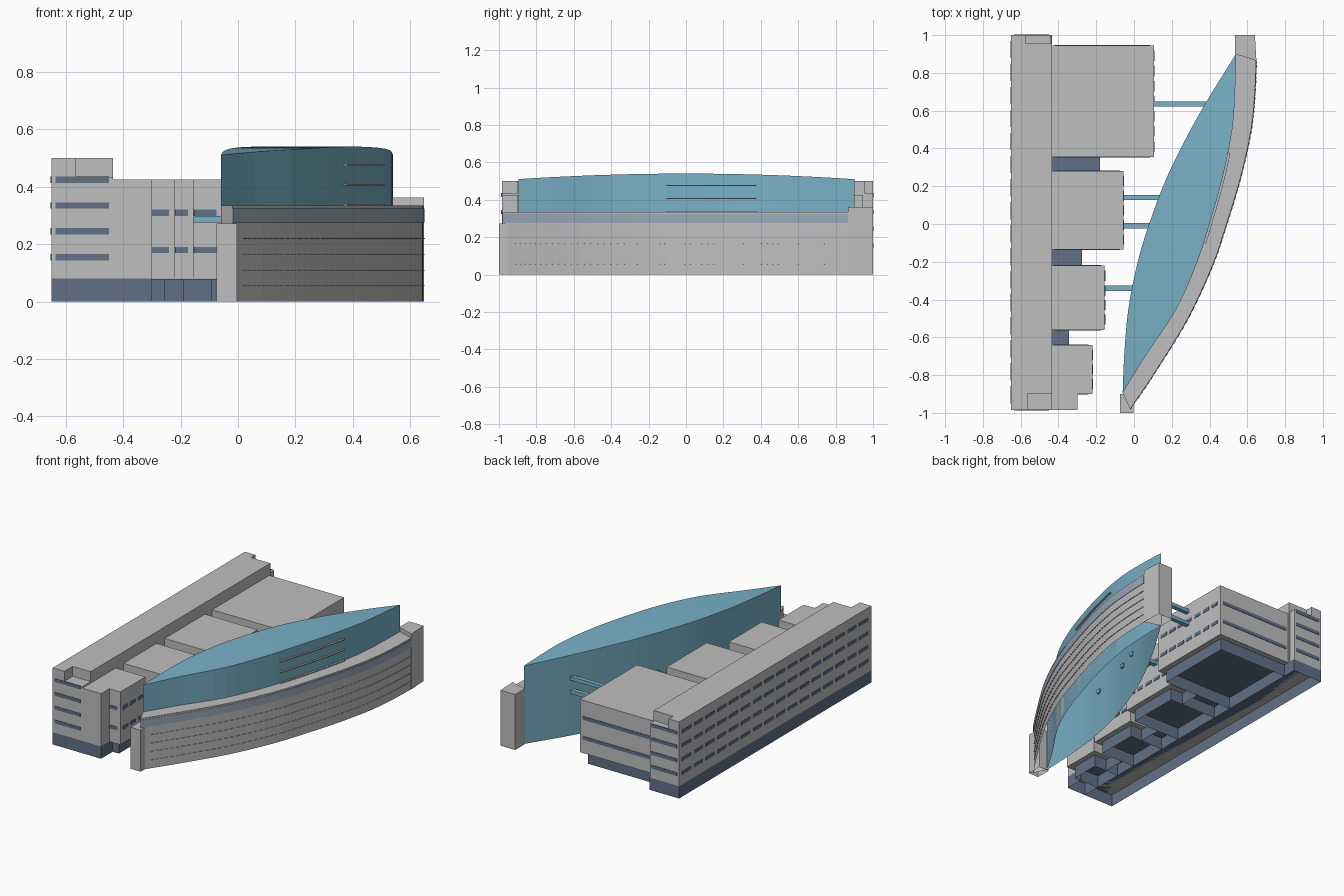
import bpy
import bmesh
from mathutils import Vector

cube = bpy.data.objects.get("Cube")
if cube:
    bpy.data.objects.remove(cube, do_unlink=True)


def material(name, rgb):
    m = bpy.data.materials.new(name)
    m.use_nodes = True
    m.diffuse_color = (*rgb, 1)
    m.node_tree.nodes["Principled BSDF"].inputs["Base Color"].default_value = (*rgb, 1)
    return m


CONCRETE = material("pale concrete", (0.52, 0.52, 0.53))
SLATE = material("slate blue", (0.115, 0.165, 0.245))
GLASS = material("teal glass", (0.19, 0.44, 0.57))
BAND = material("pale blue band", (0.33, 0.4, 0.5))


def finish(bm, name, mat):
    bmesh.ops.recalc_face_normals(bm, faces=bm.faces)
    mesh = bpy.data.meshes.new(name)
    bm.to_mesh(mesh)
    bm.free()
    mesh.materials.append(mat)
    obj = bpy.data.objects.new(name, mesh)
    bpy.context.collection.objects.link(obj)
    return obj


def add_box(bm, x, y, z, open_bottom=False):
    verts = bmesh.ops.create_cube(bm, size=1)["verts"]
    for v in verts:
        v.co = Vector([(a + b) / 2 + c * (b - a) for (a, b), c in zip((x, y, z), v.co)])
    if open_bottom:
        low = [f for f in {f for v in verts for f in v.link_faces}
               if all(abs(v.co.z - z[0]) < 1e-5 for v in f.verts)]
        bmesh.ops.delete(bm, geom=low, context="FACES_ONLY")


def boxes(name, mat, items, open_bottom=False):
    bm = bmesh.new()
    for x, y, z in items:
        add_box(bm, x, y, z, open_bottom)
    return finish(bm, name, mat)


def smooth_path(xs, ys, steps=4):
    """Catmull-Rom curve through plan points."""
    p = [Vector(q) for q in zip(xs, ys)]
    p = [2 * p[0] - p[1]] + p + [2 * p[-1] - p[-2]]
    out = []
    for a, b, c, d in zip(p, p[1:], p[2:], p[3:]):
        for i in range(steps):
            t = i / steps
            out.append(0.5 * (2 * b + (c - a) * t + (2 * a - 5 * b + 4 * c - d) * t * t
                              + (3 * b - a - 3 * c + d) * t ** 3))
    return out + [p[-2]]


def loft(bm, left, right, z0, top, bottom=True):
    """Solid between two plan curves, with a roof height given by y."""
    rows = [[bm.verts.new((q.x, q.y, z)) for q, z in
             ((l, z0), (l, top(l.y)), (r, top(r.y)), (r, z0))] for l, r in zip(left, right)]
    for a, b in zip(rows, rows[1:]):
        for k in range(4 if bottom else 3):
            n = (k + 1) % 4
            bm.faces.new((a[k], a[n], b[n], b[k]))
    bm.faces.new(rows[0])
    bm.faces.new(rows[-1][::-1])
    bmesh.ops.remove_doubles(bm, verts=bm.verts, dist=1e-5)


def offset(curve, d):
    out = []
    for i, p in enumerate(curve):
        t = curve[min(i + 1, len(curve) - 1)] - curve[max(i - 1, 0)]
        out.append(p + Vector((t.y, -t.x)).normalized() * d)
    return out


def strip(bm, curve, z0, z1, depth):
    loft(bm, curve, offset(curve, depth), z0, lambda y: z1)


# Long spine block with stepped corners
FLOOR, ROOF, TALL, STEP = 0.08, 0.425, 0.5, 0.435
SX = (-0.65, -0.435)
boxes("spine_block", CONCRETE, [
    (SX, (-0.9, 0.955), (FLOOR, TALL)),
    ((-0.65, -0.565), (-0.985, -0.9), (FLOOR, TALL)),
    ((-0.565, -0.435), (-0.985, -0.9), (FLOOR, STEP)),
    ((-0.65, -0.575), (0.955, 1), (FLOOR, TALL)),
    ((-0.575, -0.44), (0.955, 1), (FLOOR, STEP))])
boxes("spine_base", SLATE, [(SX, (-0.985, 1), (0, FLOOR))], True)

# Front tower beside the spine
boxes("front_tower", CONCRETE, [((-0.435, -0.3), (-0.985, -0.9), (FLOOR, ROOF))])
boxes("front_tower_base", SLATE, [((-0.435, -0.3), (-0.985, -0.86), (0, FLOOR))], True)

# Four wings, each wider than the one before: (east end, y start, y end)
WINGS = [(-0.22, -0.9, -0.64), (-0.155, -0.56, -0.22),
         (-0.055, -0.135, 0.28), (0.105, 0.355, 0.945)]
INSET = 0.035
for i, (x1, y0, y1) in enumerate(WINGS, 1):
    boxes(f"wing_{i}", CONCRETE, [((-0.435, x1), (y0, y1), (FLOOR, ROOF))])
    boxes(f"wing_base_{i}", SLATE,
          [((-0.435, x1 - INSET), (y0 + INSET, y1 - INSET), (0, FLOOR - 0.001))], True)

# Low links joining neighbouring wings
for i, x1 in enumerate((-0.345, -0.275, -0.18)):
    y0, y1 = WINGS[i][2], WINGS[i + 1][1]
    boxes(f"wing_link_{i + 1}", SLATE,
          [((-0.435, x1), (y0 - INSET, y1 + INSET), (0, FLOOR - 0.002))], True)

# Window plates
P, H = 0.003, 0.011
panes = []
for z in (0.155, 0.245, 0.335, 0.425):
    zr = (z - H, z + H)
    panes.append(((-0.635, -0.45), (-0.985 - P, -0.98), zr))
    panes.append(((-0.635, -0.45), (0.995, 1 + P), zr))
    count = 16
    pitch = 1.95 / count
    for k in range(count):
        y = -0.965 + k * pitch
        panes.append(((-0.65 - P, -0.645), (y + 0.015, y + pitch - 0.015), zr))
boxes("spine_windows", SLATE, panes)

panes = []
for i, (x1, y0, y1) in enumerate(WINGS):
    xw = -0.3 if i == 0 else -0.42
    for z in (0.18, 0.31):
        zr = (z - H, z + H)
        panes.append(((xw, x1 - 0.02), (y0 - P, y0 + P), zr))
        panes.append(((-0.42, x1 - 0.02), (y1 - P, y1 + P), zr))
        count = round((y1 - y0) / 0.085)
        pitch = (y1 - y0 - 0.03) / count
        for k in range(count):
            y = y0 + 0.015 + k * pitch
            panes.append(((x1 - P, x1 + P), (y + 0.012, y + pitch - 0.012), zr))
boxes("wing_windows", SLATE, panes)

# Plan curves of the bowed building
YS = (-0.895, -0.7, -0.45, -0.2, 0, 0.25, 0.5, 0.7, 0.9)
west = smooth_path((-0.06, -0.052, -0.03, 0.02, 0.08, 0.175, 0.3, 0.415, 0.54), YS)
east = smooth_path((-0.06, 0.06, 0.225, 0.335, 0.4, 0.47, 0.52, 0.535, 0.54), YS)
outer = smooth_path((-0.02, 0.12, 0.285, 0.415, 0.49, 0.565, 0.62, 0.64, 0.646),
                    (-0.98, -0.77, -0.5, -0.22, 0, 0.25, 0.5, 0.7, 0.865))

# Lens-shaped glass hall with a gently arched roof
bm = bmesh.new()
loft(bm, west, east, 0, lambda y: 0.54 - 0.03 * (y / 0.9) ** 2, bottom=False)
finish(bm, "glass_hall", GLASS)

# Curved wall wrapped round the hall
bm = bmesh.new()
loft(bm, east, outer, 0, lambda y: 0.335, bottom=False)
finish(bm, "curved_wall", CONCRETE)
bm = bmesh.new()
strip(bm, outer, 0.275, 0.325, 0.003)
finish(bm, "wall_band", BAND)

# Thin ledges on the hall and short shades on the wall
bm = bmesh.new()
mid = [p for p in east if -0.13 < p.y < 0.43]
for z in (0.338, 0.407, 0.476):
    strip(bm, mid, z - 0.003, z + 0.003, 0.012)
finish(bm, "hall_ledges", CONCRETE)
bm = bmesh.new()
for z in (0.055, 0.11, 0.165, 0.22):
    for a, b in zip(outer[1:], outer[2:]):
        for s in (0.1, 0.6):
            strip(bm, [a.lerp(b, s), a.lerp(b, s + 0.3)], z - 0.001, z + 0.001, 0.005)
finish(bm, "wall_shades", CONCRETE)

# End pylons of the curved wall
boxes("front_pylon", CONCRETE, [((-0.075, -0.003), (-1, -0.9), (0, 0.272))], True)
bm = bmesh.new()
loft(bm, [Vector((0.535, 0.9)), Vector((0.535, 1))],
     [Vector((0.648, 0.865)), Vector((0.64, 1))], 0, lambda y: 0.362, bottom=False)
finish(bm, "back_pylon", CONCRETE)

# Glass footbridges from the wings to the hall: (x start, x end, y, z)
for i, (x0, x1, y, z) in enumerate([(-0.155, 0, -0.34, 0.287), (-0.055, 0.09, -0.01, 0.287),
                                    (-0.055, 0.14, 0.14, 0.287), (0.105, 0.38, 0.635, 0.287),
                                    (0.105, 0.38, 0.635, 0.375)], 1):
    boxes(f"footbridge_{i}", GLASS, [((x0, x1), (y - 0.014, y + 0.014), (z - 0.012, z + 0.012))])
